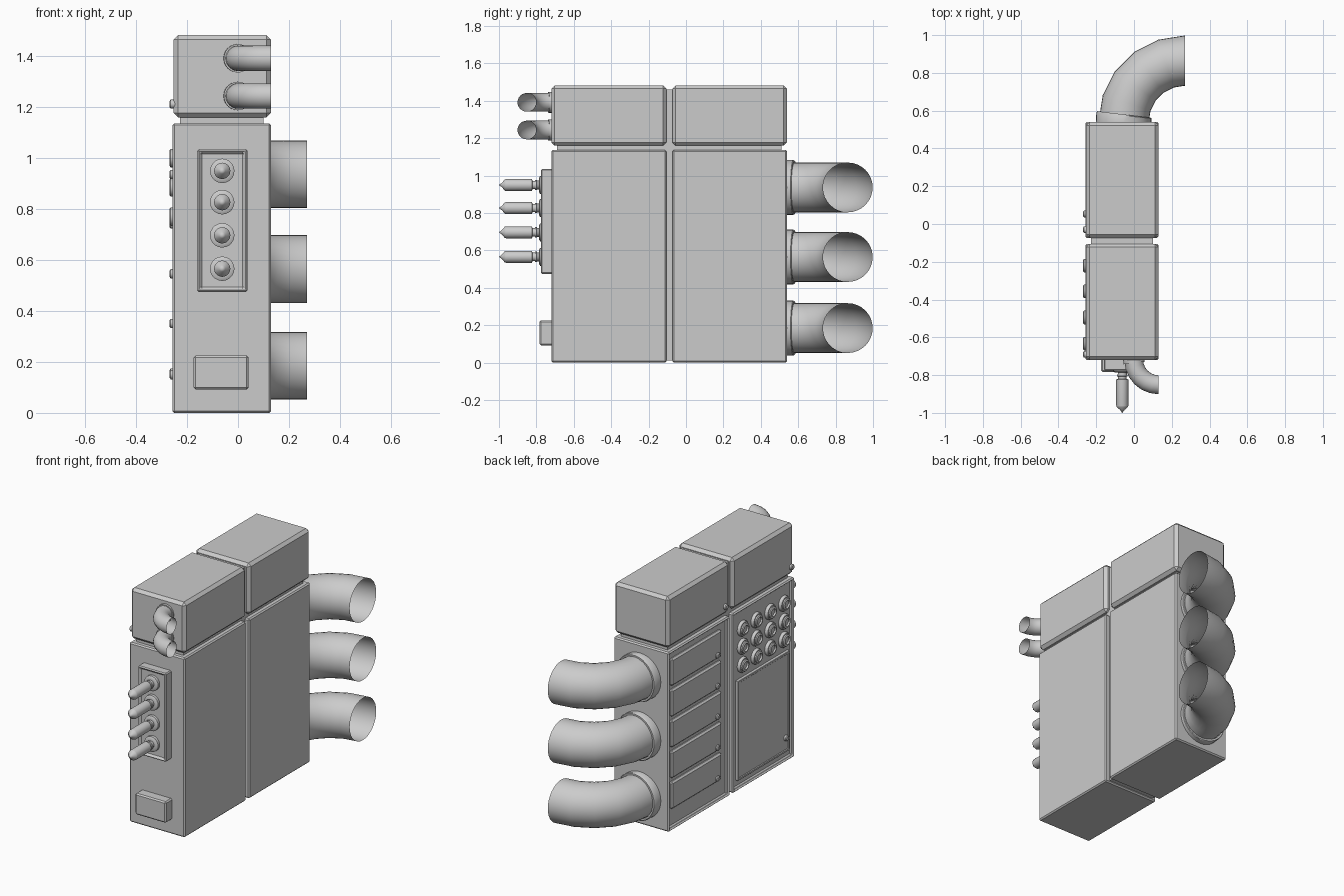
import bpy, bmesh, math
from mathutils import Vector

if "Cube" in bpy.data.objects:
    bpy.data.objects.remove(bpy.data.objects["Cube"])


def finish(name, bm, smooth=True, bevel=0):
    bmesh.ops.remove_doubles(bm, verts=bm.verts, dist=1e-5)
    bmesh.ops.recalc_face_normals(bm, faces=bm.faces)
    me = bpy.data.meshes.new(name)
    bm.to_mesh(me)
    bm.free()
    ob = bpy.data.objects.new(name, me)
    bpy.context.collection.objects.link(ob)
    if bevel:
        m = ob.modifiers.new("bevel", 'BEVEL')
        m.width, m.segments, m.limit_method = bevel, 1, 'ANGLE'
    if smooth:
        bpy.context.view_layer.objects.active = ob
        ob.select_set(True)
        bpy.ops.object.shade_smooth_by_angle(angle=math.radians(35))
        ob.select_set(False)
    return ob


def box(name, lo, hi, bevel=0.008, recess=None, inset=0.02, depth=0.02):
    """Box between two corners; optionally sink a framed panel into one side."""
    bm = bmesh.new()
    bmesh.ops.create_cube(bm, size=1)
    lo, hi = Vector(lo), Vector(hi)
    for v in bm.verts:
        v.co = Vector([lo[i] + (v.co[i] + 0.5) * (hi[i] - lo[i]) for i in range(3)])
    if recess:
        d = Vector(recess)
        bm.normal_update()
        face = max(bm.faces, key=lambda f: f.normal.dot(d))
        bmesh.ops.inset_region(bm, faces=[face], thickness=inset)
        new = bmesh.ops.extrude_discrete_faces(bm, faces=[face])['faces'][0]
        bmesh.ops.translate(bm, verts=new.verts, vec=-d * depth)
    return finish(name, bm, False, bevel)


def skin(name, rings):
    """Join successive closed rings of points into a surface."""
    bm = bmesh.new()
    vs = [[bm.verts.new(p) for p in r] for r in rings]
    n = len(vs[0])
    for a, b in zip(vs, vs[1:]):
        for i in range(n):
            j = (i + 1) % n
            bm.faces.new((a[i], a[j], b[j], b[i]))
    return finish(name, bm)


def lathe(name, pos, axis, profile, sides=20):
    """Turn (radius, height) points about an axis from pos."""
    axis, pos = Vector(axis), Vector(pos)
    u = Vector((0, 0, 1))
    w = axis.cross(u)
    ang = [2 * math.pi * i / sides for i in range(sides)]
    return skin(name, [[pos + axis * h + (u * math.cos(a) + w * math.sin(a)) * r
                        for a in ang] for r, h in profile])


def elbow(name, centre, bend, stations, side, sides=32):
    """Quarter-bend tube through (degrees, radius) stations; side is +1 back, -1 front."""
    rings = []
    for deg, r in stations:
        t = math.radians(deg)
        out = Vector((-math.cos(t), side * math.sin(t), 0))
        rings.append([Vector(centre) + out * (bend + r * math.cos(a)) + Vector((0, 0, r * math.sin(a)))
                      for a in (2 * math.pi * i / sides for i in range(sides))])
    return skin(name, rings)


LEFT, FRONT = (-1, 0, 0), (0, -1, 0)

# Inner core seen in the gaps, and four cabinet modules
box("core", (-0.228, -0.69, 0.012), (0.1, 0.51, 1.46), 0)
for part, y0, y1 in (("front", -0.72, -0.105), ("rear", -0.073, 0.54)):
    box(part + "_lower_cabinet", (-0.258, y0, 0), (0.13, y1, 1.137), 0.009, LEFT, 0.022, 0.02)
    up = box(part + "_upper_cabinet", (-0.253, y0, 1.16), (0.13, y1, 1.483), 0.02)
    up.modifiers[0].width = 0.018

# Drawers with bolts in the rear bay
bolt = [(0, 0), (0.018, 0), (0.018, 0.017), (0.012, 0.022), (0, 0.022)]
for k in range(5):
    z = 0.13 + 0.195 * k
    box(f"drawer_{k + 1}", (-0.257, 0.005, z), (-0.23, 0.505, z + 0.172), 0.01)
    lathe(f"drawer_bolt_{k + 1}", (-0.247, 0.053, z + 0.026), LEFT, bolt, 12)

# Door, knobs and latch bolts in the front bay
box("door", (-0.257, -0.675, 0.06), (-0.23, -0.155, 0.69), 0.01, LEFT, 0.02, 0.004)
lathe("door_bolt", (-0.247, -0.635, 0.15), LEFT, bolt, 12)
for i, y in enumerate((-0.03, -0.69)):
    lathe(f"upper_bolt_{i + 1}", (-0.247, y, 1.212), LEFT, bolt, 12)
knob = [(0.048, 0), (0.048, 0.012), (0.043, 0.02), (0.036, 0.02), (0.036, 0.028),
        (0.03, 0.032), (0.024, 0.032), (0.022, 0.022), (0, 0.022)]
for r, z in enumerate((1.0, 0.885, 0.77)):
    for c, y in enumerate((-0.22, -0.357, -0.495, -0.633)):
        lathe(f"knob_{r + 1}_{c + 1}", (-0.237, y, z), LEFT, knob)

# Front panel with pointed connectors, and small box below
box("connector_panel", (-0.16, -0.775, 0.475), (0.037, -0.71, 1.035), 0.006, FRONT, 0.018, 0.012)
spike = [(0.048, 0), (0.048, 0.018), (0.038, 0.024), (0.024, 0.024), (0.024, 0.034), (0.028, 0.036),
         (0.028, 0.044), (0.022, 0.046), (0.022, 0.058), (0.032, 0.062), (0.032, 0.2),
         (0.03, 0.207), (0.012, 0.222), (0, 0.239)]
for k, z in enumerate((0.95, 0.827, 0.697, 0.566)):
    lathe(f"connector_{k + 1}", (-0.062, -0.762, z), FRONT, spike)
box("junction_box", (-0.174, -0.783, 0.092), (0.042, -0.71, 0.226), 0.008)

# Large rear pipes and small front pipes, each with a wedge collar
for k, z in enumerate((0.937, 0.565, 0.185)):
    c = (0.27, 0.54, z)
    elbow(f"rear_pipe_{k + 1}", c, 0.325, [(18 * i, 0.133) for i in range(6)], 1)
    elbow(f"rear_collar_{k + 1}", c, 0.325, [(0, 0.147), (6, 0.147), (7, 0.143), (7, 0.132)], 1)
for k, z in enumerate((1.392, 1.244)):
    c = (0.13, -0.72, z)
    elbow(f"front_pipe_{k + 1}", c, 0.131, [(15 * i, 0.05) for i in range(7)], -1, 24)
    elbow(f"front_collar_{k + 1}", c, 0.131, [(0, 0.056), (7, 0.056), (7, 0.049)], -1, 24)
